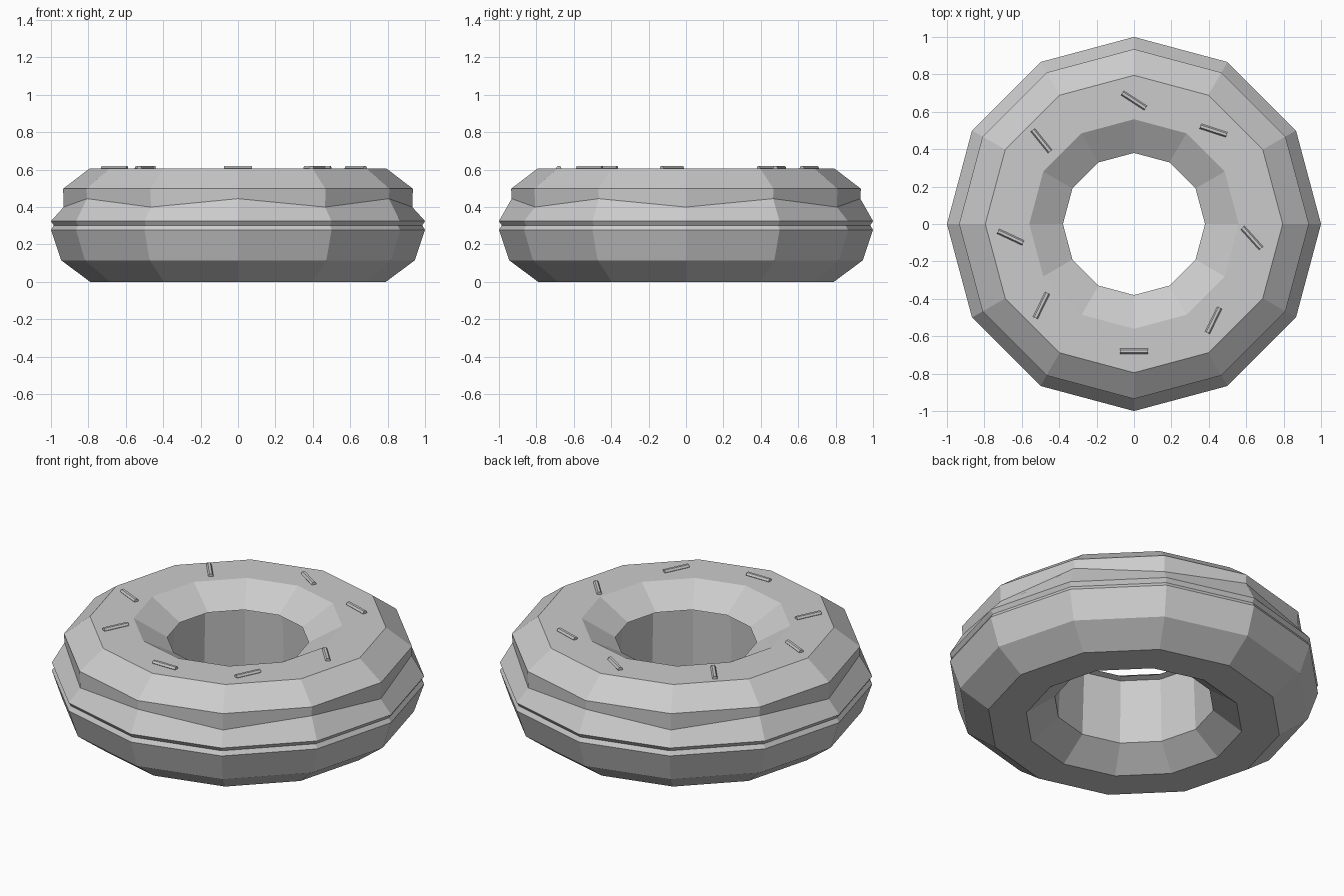
import bpy, bmesh
from math import cos, sin, pi, radians

if "Cube" in bpy.data.objects:
    bpy.data.objects.remove(bpy.data.objects["Cube"])

SIDES = 12


def lathe(name, profile):
    """Revolve (radius, height) points; a height pair alternates round the ring."""
    bm = bmesh.new()
    rings = []
    for r, z in profile:
        ring = []
        for i in range(SIDES):
            a = 2 * pi * i / SIDES
            h = z[i % 2] if isinstance(z, tuple) else z
            ring.append(bm.verts.new((r * cos(a), r * sin(a), h)))
        rings.append(ring)
    for lo, hi in zip(rings, rings[1:]):
        for i in range(SIDES):
            j = (i + 1) % SIDES
            bm.faces.new((lo[i], lo[j], hi[j], hi[i]))
    mesh = bpy.data.meshes.new(name)
    bm.to_mesh(mesh)
    bm.free()
    obj = bpy.data.objects.new(name, mesh)
    bpy.context.collection.objects.link(obj)
    return obj


# Wavy line where the icing meets the dough
edge = (0.932, (0.40, 0.445))

# Dough ring: hole wall, base, bulging side with a groove
lathe("dough", [(0.415, 0.49), (0.43, 0.115), (0.585, 0), (0.79, 0), (0.945, 0.115),
                (1.0, 0.278), (0.985, 0.302), (1.0, 0.325), edge])

# Icing: side, flat top, inner slope and small lip in the hole
lathe("icing", [edge, (0.935, 0.498), (0.795, 0.605), (0.56, 0.605),
                (0.38, 0.50), (0.415, 0.49)])

# Sprinkles: x, y, heading in degrees
sprinkles = [(0, 0.66, -33), (0.425, 0.50, -18), (0.63, -0.075, -48), (0.425, -0.515, 64),
             (0, -0.68, 0), (-0.495, -0.435, 64), (-0.66, -0.07, -25), (-0.495, 0.445, -51)]
for n, (x, y, heading) in enumerate(sprinkles, 1):
    bpy.ops.mesh.primitive_cylinder_add(vertices=6, radius=0.014, depth=0.148,
                                        location=(x, y, 0.608),
                                        rotation=(0, pi / 2, radians(heading)))
    bpy.context.object.name = f"sprinkle_{n}"
